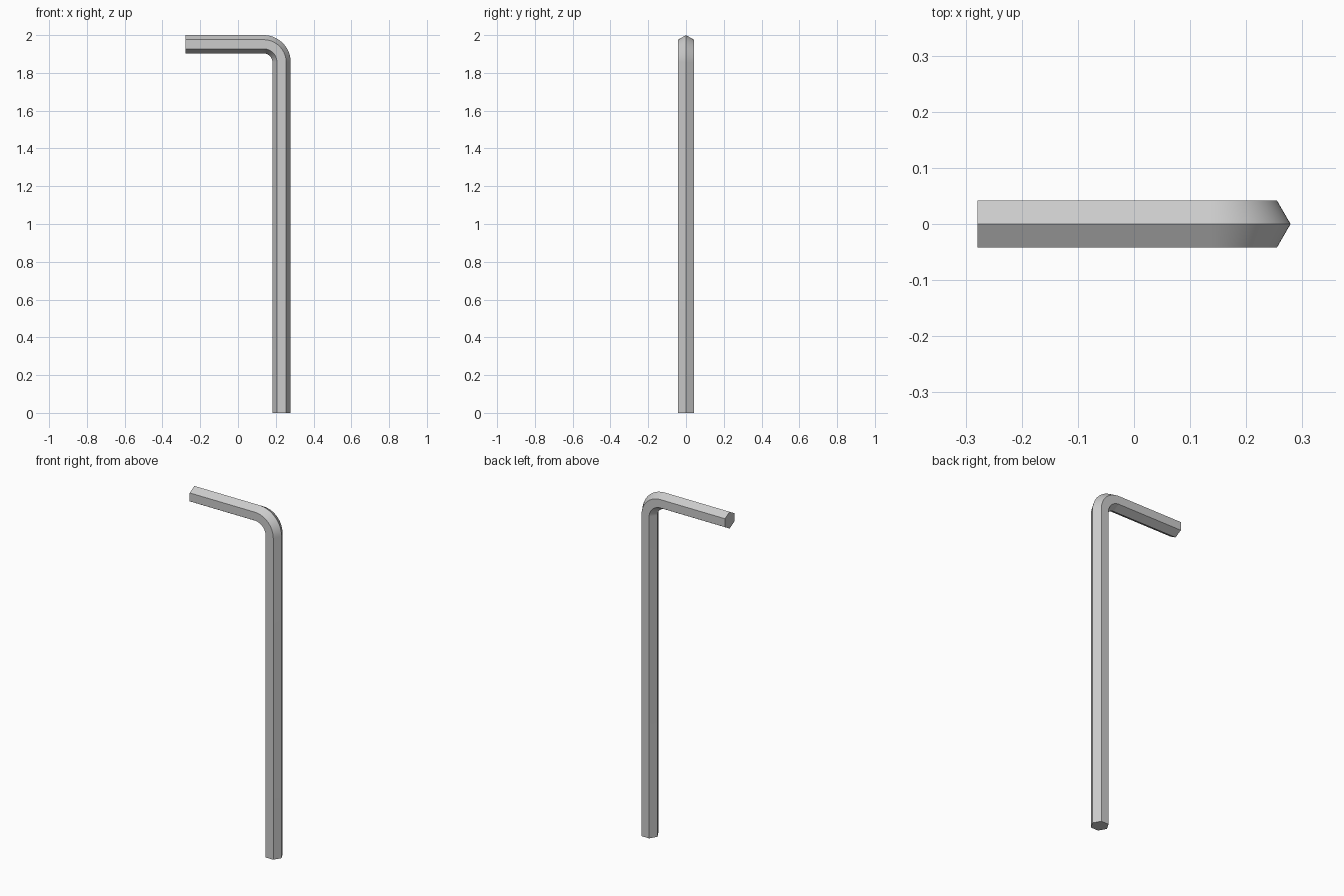
import bpy, bmesh, math
from mathutils import Vector

if "Cube" in bpy.data.objects:
    bpy.data.objects.remove(bpy.data.objects["Cube"])

R = 0.0485                 # hexagon corner radius
BEND = 0.095               # bend radius of the centre line
XC, ZC = 0.279 - R, 2 - R  # centre lines of the long and short arms
STEPS = 20

# Path stations: (centre point, outward direction in the bend plane)
stations = [(Vector((XC, 0, 0)), Vector((1, 0, 0)))]
for i in range(STEPS + 1):
    a = math.pi / 2 * i / STEPS
    out = Vector((math.cos(a), 0, math.sin(a)))
    stations.append((Vector((XC - BEND, 0, ZC - BEND)) + out * BEND, out))
stations.append((Vector((-0.279, 0, ZC)), Vector((0, 0, 1))))

# Sweep the hexagon along the path, with corners facing the bend
bm = bmesh.new()
rings = []
for p, out in stations:
    ring = []
    for k in range(6):
        t = math.pi / 3 * k
        ring.append(bm.verts.new(p + out * R * math.cos(t) + Vector((0, R * math.sin(t), 0))))
    rings.append(ring)
for a, b in zip(rings, rings[1:]):
    for k in range(6):
        j = (k + 1) % 6
        bm.faces.new((a[k], a[j], b[j], b[k]))
bm.faces.new(rings[0])
bm.faces.new(rings[-1])
bmesh.ops.recalc_face_normals(bm, faces=bm.faces)

mesh = bpy.data.meshes.new("hex_key")
bm.to_mesh(mesh)
bm.free()
key = bpy.data.objects.new("hex_key", mesh)
bpy.context.collection.objects.link(key)

# Smooth bend, sharp hexagon edges
bpy.context.view_layer.objects.active = key
key.select_set(True)
bpy.ops.object.shade_smooth_by_angle(angle=math.radians(30))
